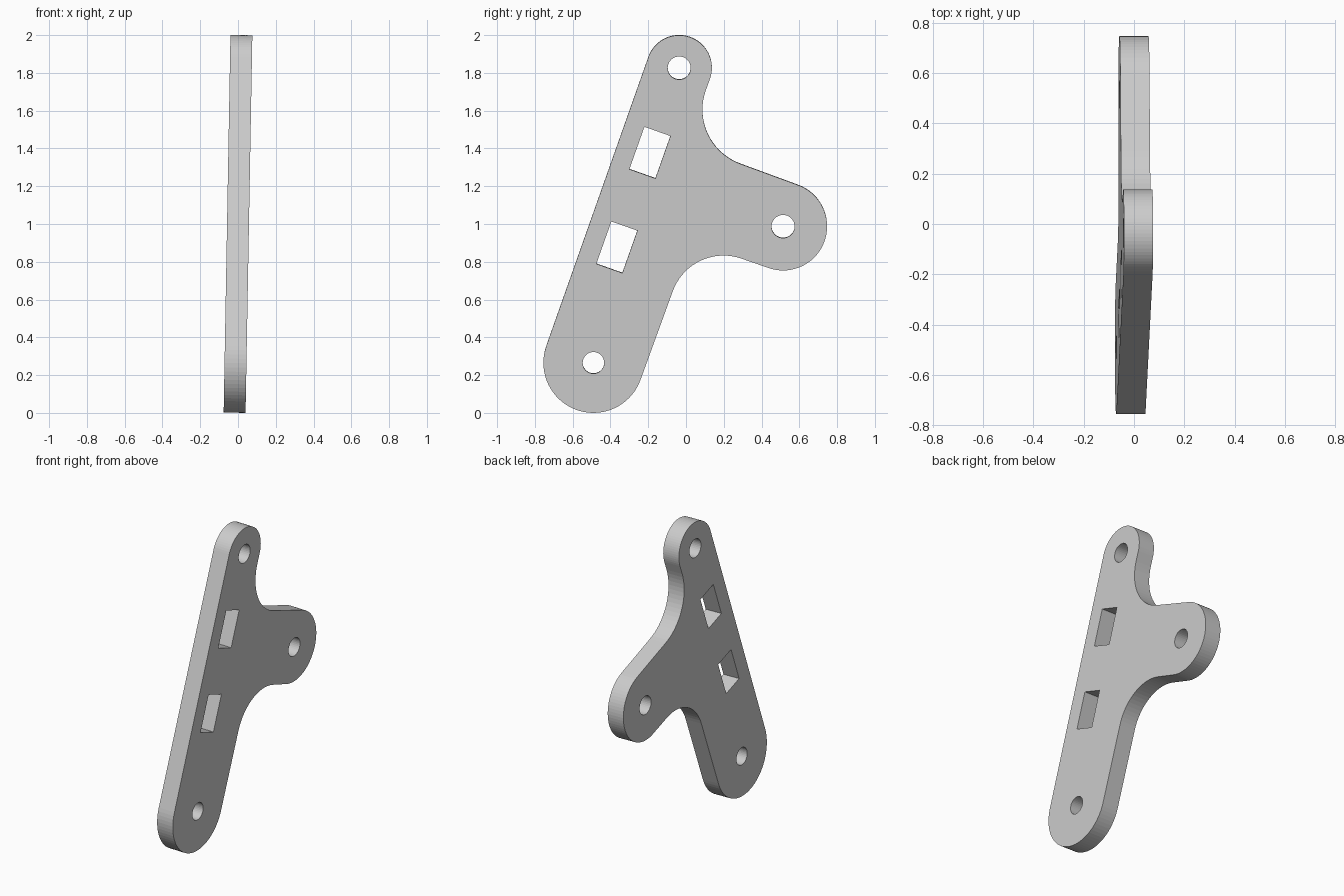
import bpy, bmesh
from math import radians, cos, sin
from mathutils import Matrix, Vector

if "Cube" in bpy.data.objects:
    bpy.data.objects.remove(bpy.data.objects["Cube"])

LEAN = 19.5        # slant of the long arm in the plate's plane, degrees
TILT = 0.018       # slight sideways lean of the whole plate, radians
THICKNESS = 0.116


def arc(center, radius, start, end, step=5):
    """Points along an arc, angles in degrees."""
    n = max(2, round(abs(end - start) / step))
    angles = [radians(start + (end - start) * i / n) for i in range(n + 1)]
    return [(center[0] + radius * cos(a), center[1] + radius * sin(a)) for a in angles]


def slot(center, width, length):
    """Corners of a rectangle aligned with the long arm."""
    turn = Matrix.Rotation(radians(-LEAN), 2)
    corners = [(-1, -1), (1, -1), (1, 1), (-1, 1)]
    return [Vector(center) + turn @ Vector((sx * width / 2, sy * length / 2))
            for sx, sy in corners]


# Pivot centres as (y, z)
low, side, top = (-0.490, 0.266), (0.514, 0.988), (-0.036, 1.827)

# Outline: three round lobes joined by two hollow fillets
right, up, left, down = -LEAN, 90 - LEAN, 180 - LEAN, 270 - LEAN
outline = (arc(low, 0.265, left, 360 + right)
           + arc((0.199, 0.548), 0.286, left, up)
           + arc(side, 0.233, down - 360, up)
           + arc((0.392, 1.606), 0.305, down, left)
           + arc(top, 0.173, right, left))

# Openings: three bolt holes and two slots
loops = [outline]
for center, radius in ((low, 0.057), (side, 0.061), (top, 0.061)):
    loops.append(arc(center, radius, 0, 360, 10)[:-1])
for center in ((-0.191, 1.379), (-0.366, 0.878)):
    loops.append(slot(center, 0.146, 0.238))

# Filled flat profile with thickness
curve = bpy.data.curves.new("plate_profile", "CURVE")
curve.dimensions = "2D"
curve.fill_mode = "BOTH"
curve.extrude = THICKNESS / 2
for loop in loops:
    spline = curve.splines.new("POLY")
    spline.points.add(len(loop) - 1)
    for point, (y, z) in zip(spline.points, loop):
        point.co = (y, z - 1, 0, 1)
    spline.use_cyclic_u = True
profile = bpy.data.objects.new("plate_profile", curve)
bpy.context.collection.objects.link(profile)
bpy.context.view_layer.update()
mesh = bpy.data.meshes.new_from_object(
    profile.evaluated_get(bpy.context.evaluated_depsgraph_get()))
bpy.data.objects.remove(profile)

# Stand the plate up, facing sideways, and lean it
stand = Matrix(((0, 0, 1, 0), (1, 0, 0, 0), (0, 1, 0, 0), (0, 0, 0, 1)))
mesh.transform(Matrix.Translation((0, 0, 1)) @ Matrix.Rotation(TILT, 4, "Y") @ stand)
bm = bmesh.new()
bm.from_mesh(mesh)
bmesh.ops.remove_doubles(bm, verts=bm.verts, dist=0.0001)
bmesh.ops.recalc_face_normals(bm, faces=bm.faces)
for face in bm.faces:
    face.smooth = False
    face.material_index = 0
bm.to_mesh(mesh)
bm.free()

# Plain grey metal
grey = bpy.data.materials.new("grey_metal")
grey.use_nodes = True
color = (0.6, 0.6, 0.6, 1)
grey.diffuse_color = color
grey.node_tree.nodes["Principled BSDF"].inputs["Base Color"].default_value = color
mesh.materials.clear()
mesh.materials.append(grey)

mesh.name = "bracket_plate"
plate = bpy.data.objects.new("bracket_plate", mesh)
bpy.context.collection.objects.link(plate)
